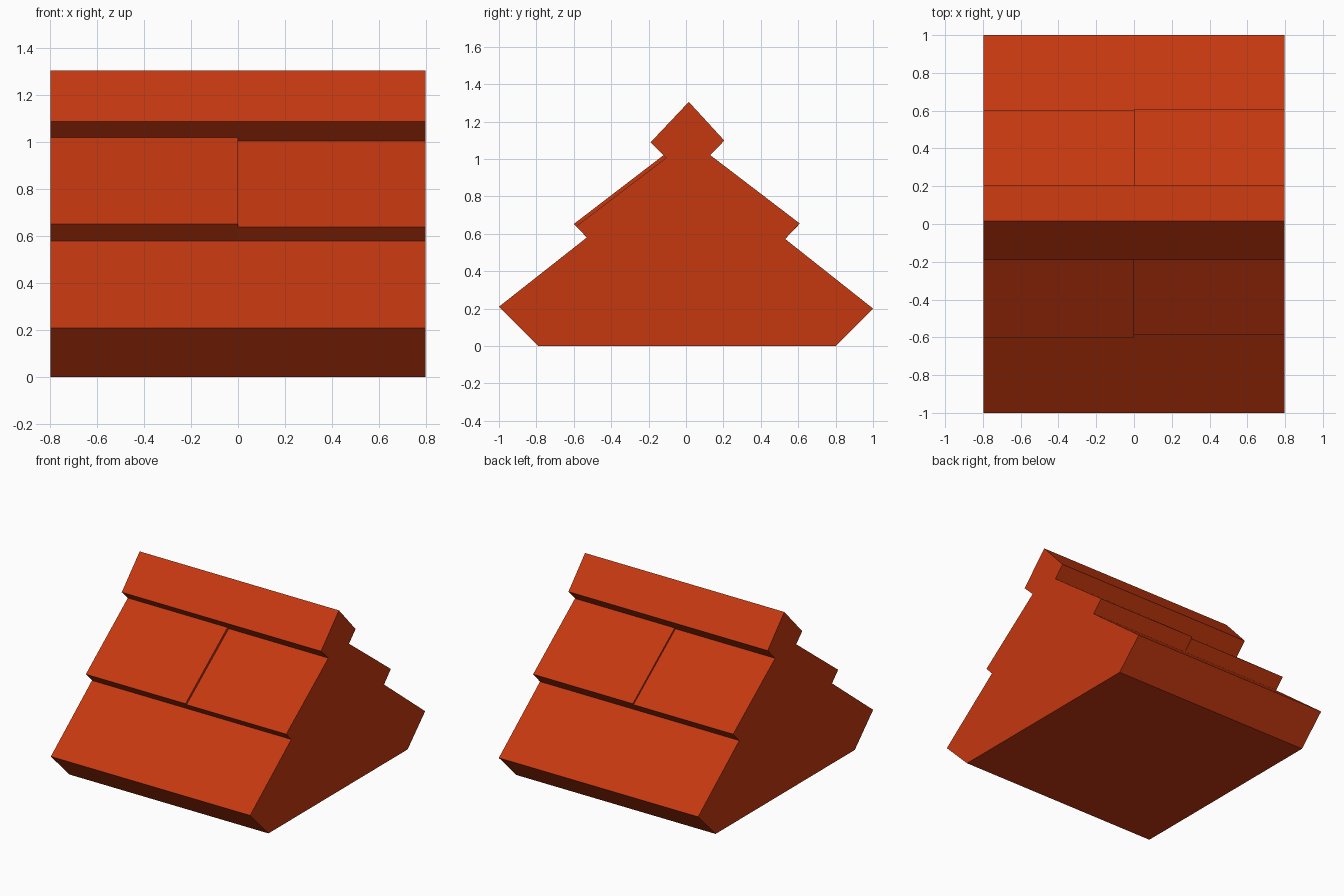
import bpy
import bmesh

cube = bpy.data.objects.get("Cube")
if cube:
    bpy.data.objects.remove(cube, do_unlink=True)

# Single terracotta colour
COLOR = (0.56, 0.04, 0.005, 1.0)
terracotta = bpy.data.materials.new("terracotta red")
terracotta.use_nodes = True
terracotta.diffuse_color = COLOR
shader = terracotta.node_tree.nodes["Principled BSDF"]
shader.inputs["Base Color"].default_value = COLOR
shader.inputs["Roughness"].default_value = 0.8

HALF_WIDTH = 0.797


def extrude_profile(name, profile, x0, x1):
    """Extrude a (y, z) outline along x from x0 to x1."""
    bm = bmesh.new()
    face = bm.faces.new([bm.verts.new((x0, y, z)) for y, z in profile])
    result = bmesh.ops.extrude_face_region(bm, geom=[face])
    moved = [v for v in result["geom"] if isinstance(v, bmesh.types.BMVert)]
    bmesh.ops.translate(bm, verts=moved, vec=(x1 - x0, 0, 0))
    bmesh.ops.recalc_face_normals(bm, faces=bm.faces)
    mesh = bpy.data.meshes.new(name)
    bm.to_mesh(mesh)
    bm.free()
    mesh.materials.append(terracotta)
    obj = bpy.data.objects.new(name, mesh)
    bpy.context.collection.objects.link(obj)
    return obj


# Corners where neighbouring tiers meet
front_low, back_low = (-0.53, 0.58), (0.53, 0.572)
front_high, back_high = (-0.106, 1.006), (0.12, 1.01)

# Broad lower roof tier with undercut eaves
extrude_profile(
    "lower_tier",
    [(-0.79, 0), (-1, 0.21), front_low, back_low, (1, 0.2), (0.8, 0)],
    -HALF_WIDTH, HALF_WIDTH)

# Middle tier in two halves, with slightly staggered slopes
extrude_profile(
    "middle_tier_right",
    [front_low, (-0.6, 0.652), (-0.12, 1.02), front_high,
     back_high, (0.6, 0.645), back_low],
    -HALF_WIDTH, 0)
extrude_profile(
    "middle_tier_left",
    [front_low, (-0.587, 0.64), front_high, back_high,
     (0.13, 1.02), (0.608, 0.655), back_low],
    0, HALF_WIDTH)

# Ridge cap
extrude_profile(
    "ridge_cap",
    [front_high, (-0.19, 1.088), (0.015, 1.305), (0.205, 1.098), back_high],
    -HALF_WIDTH, HALF_WIDTH)
